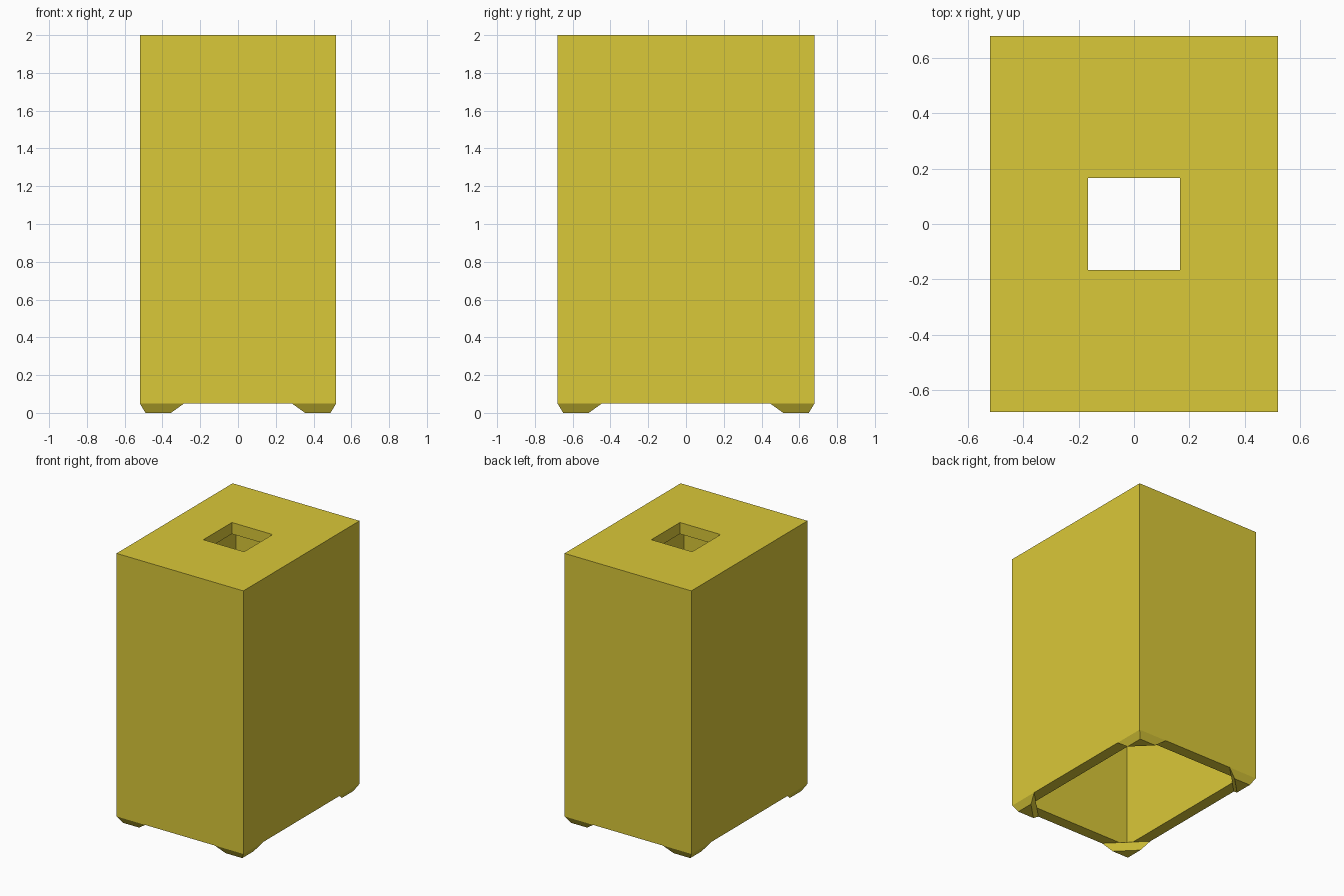
import bpy, bmesh

if "Cube" in bpy.data.objects:
    bpy.data.objects.remove(bpy.data.objects["Cube"])

WX, WY = 0.52, 0.68      # outer half sizes
T = 0.085                # wall thickness
HOLE = 0.167             # half size of the top opening
FOOT_H, TOP = 0.05, 2.0

mat = bpy.data.materials.new("mustard_yellow")
mat.diffuse_color = (0.70, 0.58, 0.04, 1)
mat.use_nodes = True
mat.node_tree.nodes["Principled BSDF"].inputs["Base Color"].default_value = mat.diffuse_color


def finish(name, bm):
    bmesh.ops.recalc_face_normals(bm, faces=bm.faces)
    mesh = bpy.data.meshes.new(name)
    bm.to_mesh(mesh)
    bm.free()
    mesh.materials.append(mat)
    obj = bpy.data.objects.new(name, mesh)
    bpy.context.collection.objects.link(obj)
    return obj


def bridge(bm, a, b):
    n = len(a)
    for i in range(n):
        j = (i + 1) % n
        bm.faces.new((a[i], a[j], b[j], b[i]))


# Hollow housing: rectangular rings run up the outside, through the
# top opening, under the ceiling and back down the inside
bm = bmesh.new()
profile = [(WX, WY, FOOT_H), (WX, WY, TOP),
           (HOLE, HOLE, TOP), (HOLE, HOLE, TOP - T),
           (WX - T, WY - T, TOP - T), (WX - T, WY - T, FOOT_H)]
corners = [(-1, -1), (1, -1), (1, 1), (-1, 1)]
rings = [[bm.verts.new((sx * x, sy * y, z)) for sx, sy in corners]
         for x, y, z in profile]
for i in range(len(rings)):
    bridge(bm, rings[i], rings[(i + 1) % len(rings)])
finish("housing", bm)


# Tapered triangular feet, one per corner
def triangle(bm, sx, sy, inset, leg, z):
    x, y = WX - inset, WY - inset
    return [bm.verts.new((sx * px, sy * py, z))
            for px, py in ((x, y), (x - leg, y), (x, y - leg))]


for name, (sx, sy) in zip(("front_left", "front_right", "back_right", "back_left"), corners):
    bm = bmesh.new()
    upper = triangle(bm, sx, sy, 0.0, 0.235, FOOT_H)
    lower = triangle(bm, sx, sy, 0.03, 0.135, 0.0)
    bridge(bm, upper, lower)
    bm.faces.new(upper)
    bm.faces.new(lower)
    finish(name + "_foot", bm)
